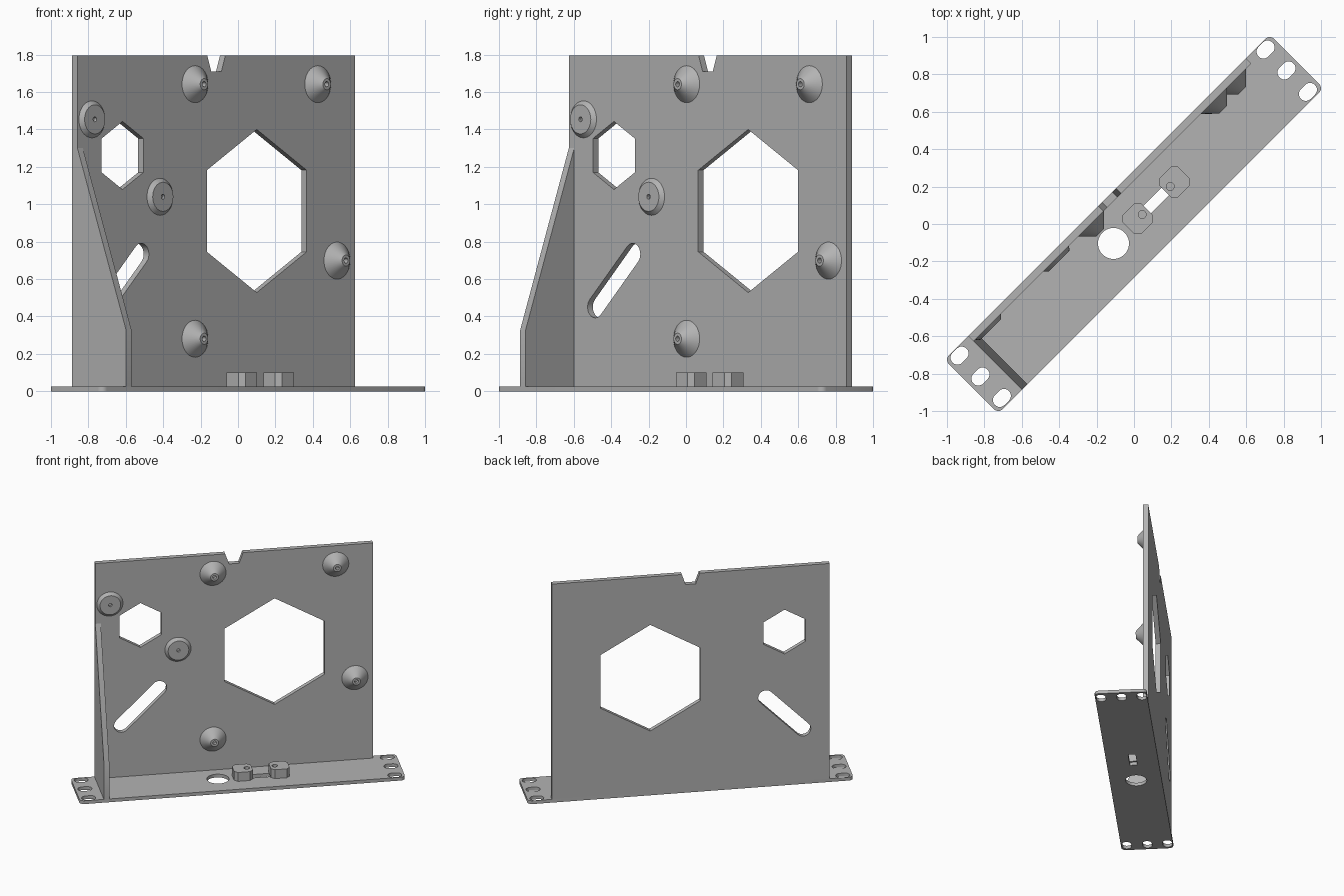
import bpy, bmesh, math
from mathutils import Matrix, Vector

if "Cube" in bpy.data.objects:
    bpy.data.objects.remove(bpy.data.objects["Cube"])

# One flat grey for the whole bracket
grey = bpy.data.materials.new("plain_grey")
grey.diffuse_color = (0.45, 0.45, 0.45, 1)
grey.use_nodes = True
grey.node_tree.nodes["Principled BSDF"].inputs["Base Color"].default_value = grey.diffuse_color

TURN = Matrix.Rotation(math.radians(45), 4, 'Z')      # whole bracket stands diagonally
UPRIGHT = Matrix.Rotation(math.radians(90), 4, 'X')   # profile y -> up, depth -> front
SIDEWAYS = Matrix(((0, 0, 1, 0), (1, 0, 0, 0), (0, 1, 0, 0), (0, 0, 0, 1)))

HALF_W, HALF_L, BASE_T = 0.204, 1.23, 0.027
PLATE_U, PLATE_T, TOP = 1.05, 0.04, 1.795
FACE_V = HALF_W - PLATE_T                             # front face of the upright plate


def finish(name, bm, matrix):
    bmesh.ops.remove_doubles(bm, verts=bm.verts, dist=1e-5)
    bmesh.ops.recalc_face_normals(bm, faces=bm.faces)
    mesh = bpy.data.meshes.new(name)
    bm.to_mesh(mesh)
    bm.free()
    mesh.materials.append(grey)
    obj = bpy.data.objects.new(name, mesh)
    bpy.context.collection.objects.link(obj)
    obj.matrix_world = TURN @ matrix
    bpy.ops.object.select_all(action='DESELECT')
    obj.select_set(True)
    bpy.context.view_layer.objects.active = obj
    bpy.ops.object.shade_smooth_by_angle(angle=math.radians(30))
    return obj


def slab(name, loops, depth, matrix):
    """Outline plus hole loops, extruded from 0 to depth along local z."""
    curve = bpy.data.curves.new(name + "_profile", 'CURVE')
    curve.dimensions, curve.fill_mode, curve.extrude = '2D', 'BOTH', depth / 2
    for loop in loops:
        spline = curve.splines.new('POLY')
        spline.points.add(len(loop) - 1)
        for point, (x, y) in zip(spline.points, loop):
            point.co = (x, y, 0, 1)
        spline.use_cyclic_u = True
    helper = bpy.data.objects.new(name + "_profile", curve)
    bpy.context.collection.objects.link(helper)
    mesh = helper.evaluated_get(bpy.context.evaluated_depsgraph_get()).to_mesh()
    bm = bmesh.new()
    bm.from_mesh(mesh)
    bmesh.ops.translate(bm, verts=bm.verts, vec=(0, 0, depth / 2))
    bpy.data.objects.remove(helper)
    return finish(name, bm, matrix)


def lathe(name, profile, matrix, steps=40):
    """Spin (radius, height) points around local z."""
    bm = bmesh.new()
    verts = [bm.verts.new((r, 0, z)) for r, z in profile]
    edges = [bm.edges.new(pair) for pair in zip(verts, verts[1:])]
    bmesh.ops.spin(bm, geom=verts + edges, cent=(0, 0, 0), axis=(0, 0, 1),
                   angle=2 * math.pi, steps=steps)
    return finish(name, bm, matrix)


def ring(cx, cy, r, n=40, start=0.0):
    return [(cx + r * math.cos(start + 2 * math.pi * i / n),
             cy + r * math.sin(start + 2 * math.pi * i / n)) for i in range(n)]


def capsule(cx, cy, half, r, angle=0.0, n=12):
    """Long hole with round ends, half = half distance between end centres."""
    pts = []
    for side in (0, 1):
        a0 = angle - math.pi / 2 + side * math.pi
        ex = cx + half * math.cos(angle + side * math.pi)
        ey = cy + half * math.sin(angle + side * math.pi)
        pts += [(ex + r * math.cos(a0 + math.pi * i / n),
                 ey + r * math.sin(a0 + math.pi * i / n)) for i in range(n + 1)]
    return pts


def round_rect(hx, hy, r, n=6):
    pts = []
    for k, (sx, sy) in enumerate(((1, 1), (-1, 1), (-1, -1), (1, -1))):
        for i in range(n + 1):
            a = (k + i / n) * math.pi / 2
            pts.append((sx * (hx - r) + r * math.cos(a), sy * (hy - r) + r * math.sin(a)))
    return pts


# Base plate with mounting slots, cable hole and rectangular window
base = [round_rect(HALF_L, HALF_W, 0.035), ring(-0.151, 0.004, 0.083),
        [(0.09, -0.024), (0.256, -0.024), (0.256, 0.034), (0.09, 0.034)]]
for u in (-1.157, 1.157):
    for v in (-0.158, 0.004, 0.162):
        base.append(capsule(u, v, 0.016, 0.037))
slab("base_plate", base, BASE_T, Matrix())

# Upright plate with top notch, two hexagon windows and a diagonal slot
outline = [(-PLATE_U, BASE_T), (PLATE_U, BASE_T), (PLATE_U, TOP), (0.068, TOP),
           (0.038, 1.71), (-0.038, 1.71), (-0.068, TOP), (-PLATE_U, TOP)]
slab("upright_plate",
     [outline, ring(0.306, 0.964, 0.436, 6, math.pi / 2),
      ring(-0.709, 1.261, 0.182, 6, math.pi / 2),
      capsule(-0.709, 0.592, 0.2, 0.058, math.pi / 4)],
     PLATE_T, Matrix.Translation((0, HALF_W, 0)) @ UPRIGHT)

# Side gusset
slab("side_gusset", [[(-HALF_W, BASE_T), (FACE_V, BASE_T), (FACE_V, 1.3), (-HALF_W, 0.327)]],
     0.041, Matrix.Translation((-PLATE_U, 0, 0)) @ SIDEWAYS)

# Chamfered blocks with screw holes, either side of the window
S, C = 0.071, 0.026
block = [(S, C - S), (S, S - C), (S - C, S), (C - S, S),
         (-S, S - C), (-S, C - S), (C - S, -S), (S - C, -S)]
for name, u, shift in (("left_block", 0.034, 0.033), ("right_block", 0.312, -0.033)):
    slab(name, [block, ring(shift, 0, 0.021, 24)], 0.1 - BASE_T,
         Matrix.Translation((u, 0.005, BASE_T)))

# Conical standoffs and flat bosses, each with a small blind hole
CONE = [(0, 0), (0.099, 0), (0.03, 0.068), (0.014, 0.068), (0.014, 0.04), (0, 0.04)]
DISC = [(0, 0), (0.099, 0), (0.078, 0.022), (0.013, 0.022), (0.013, 0.004), (0, 0.004)]
for name, profile, spots in (
        ("cone_standoff", CONE, ((-0.16, 1.642), (0.768, 1.642), (0.913, 0.699), (-0.16, 0.281))),
        ("flat_boss", DISC, ((-0.94, 1.454), (-0.425, 1.04)))):
    for i, (u, z) in enumerate(spots):
        lathe(f"{name}_{i + 1}", profile, Matrix.Translation((u, FACE_V, z)) @ UPRIGHT)
